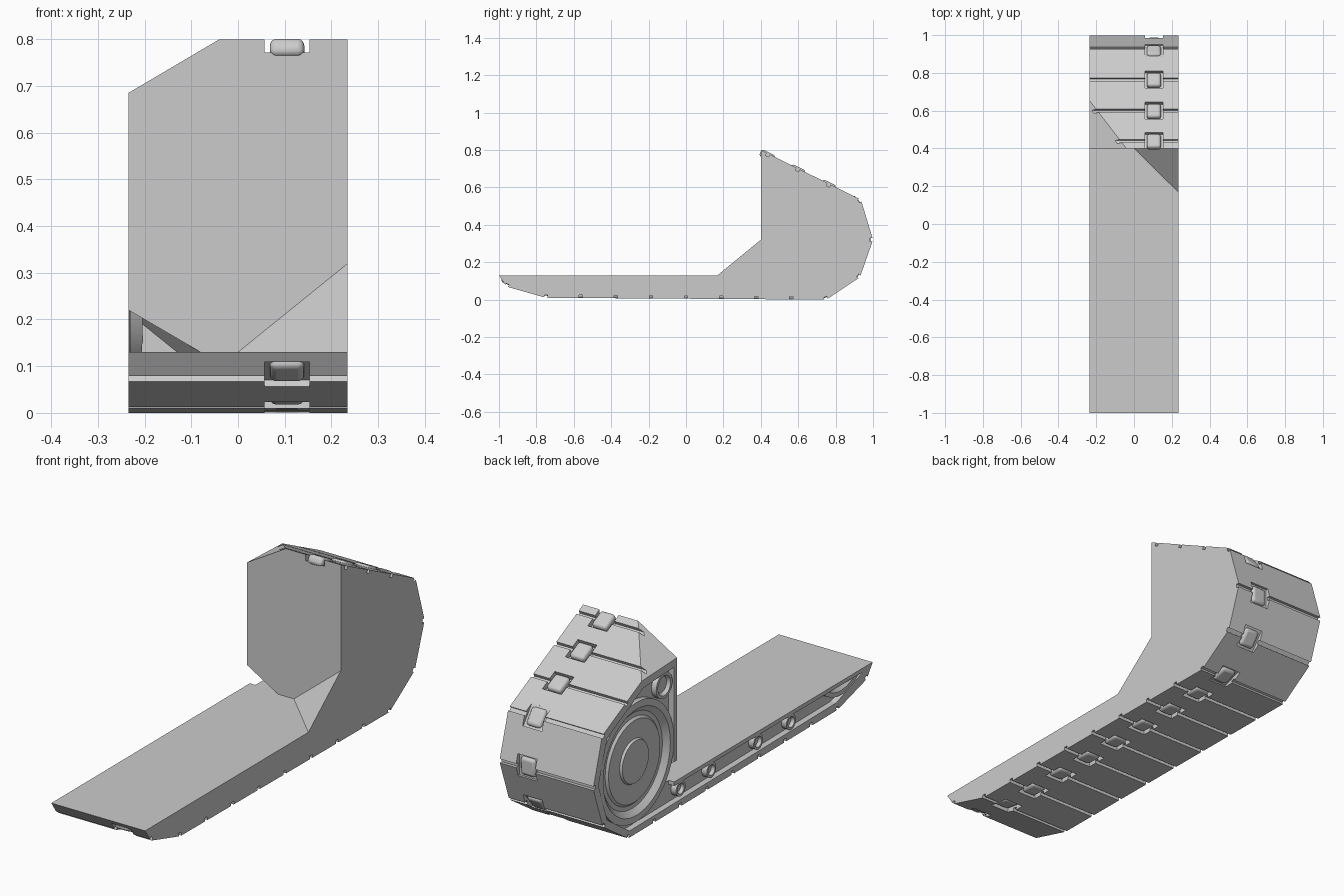
import bpy, bmesh, math
from mathutils import Matrix, Vector

if "Cube" in bpy.data.objects:
    bpy.data.objects.remove(bpy.data.objects["Cube"], do_unlink=True)

grey = bpy.data.materials.new("plain_grey")
grey.use_nodes = True
grey.diffuse_color = (0.6, 0.6, 0.6, 1)
grey.node_tree.nodes["Principled BSDF"].inputs["Base Color"].default_value = (0.6, 0.6, 0.6, 1)

HALF = 0.235       # half width of the track
PAD_X = 0.105      # centre line of the guide pads


def finish(bm, name):
    bmesh.ops.recalc_face_normals(bm, faces=bm.faces)
    mesh = bpy.data.meshes.new(name)
    bm.to_mesh(mesh)
    bm.free()
    mesh.materials.append(grey)
    ob = bpy.data.objects.new(name, mesh)
    bpy.context.collection.objects.link(ob)
    return ob


def activate(ob):
    bpy.ops.object.select_all(action='DESELECT')
    ob.select_set(True)
    bpy.context.view_layer.objects.active = ob


def smooth(ob):
    activate(ob)
    bpy.ops.object.shade_smooth_by_angle(angle=math.radians(35))


def prism(points, x0, x1):
    """Extrude a (y, z) outline along x."""
    bm = bmesh.new()
    face = bm.faces.new([bm.verts.new((x0, y, z)) for y, z in points])
    ext = bmesh.ops.extrude_face_region(bm, geom=[face])
    moved = [v for v in ext["geom"] if isinstance(v, bmesh.types.BMVert)]
    bmesh.ops.translate(bm, verts=moved, vec=(x1 - x0, 0, 0))
    return bm


def hull(points):
    bm = bmesh.new()
    bmesh.ops.convex_hull(bm, input=[bm.verts.new(p) for p in points])
    bmesh.ops.dissolve_limit(bm, angle_limit=0.01, verts=bm.verts, edges=bm.edges)
    return bm


def boolean(ob, bm, op='DIFFERENCE'):
    tool = finish(bm, "cutter")
    tool.hide_render = True
    mod = ob.modifiers.new("bool", 'BOOLEAN')
    mod.object, mod.operation, mod.solver = tool, op, 'EXACT'
    activate(ob)
    bpy.ops.object.modifier_apply(modifier=mod.name)
    bpy.data.objects.remove(tool, do_unlink=True)


# Tread joints as (y, z), running along the bottom and up over the back
corners = [(-0.96, 0.07), (0.93, 0.12), (0.998, 0.32), (0.935, 0.535)]
bottom = [(-0.75 + 0.1875 * i, 0.01 - 0.00125 * i) for i in range(9)]
slope = [(y, 0.80 - 0.495 * (y - 0.40)) for y in (0.765, 0.60, 0.44)]
joints = corners[:1] + bottom + corners[1:] + slope
frames = []
for i, (y, z) in enumerate(joints):
    a = joints[max(i - 1, 0)] if i else (-1, 0.13)
    b = joints[min(i + 1, len(joints) - 1)]
    angle = math.atan2(b[1] - a[1], b[0] - a[0])
    frames.append(Matrix.Translation((0, y, z)) @ Matrix.Rotation(angle, 4, 'X'))


def boxes(x, size, lift):
    """One box per joint; lift moves it outward from the tread."""
    bm = bmesh.new()
    for i, frame in enumerate(frames):
        m = frame @ Matrix.Translation((x, 0, -lift(i))) @ Matrix.Diagonal((*size, 1))
        bmesh.ops.create_cube(bm, size=1, matrix=m)
    return bm


# Track body: low front run, tall rear block
outline = [(-1, 0.13), (-0.96, 0.07), (-0.75, 0.01), (0.75, 0), (0.93, 0.12),
           (1, 0.32), (0.935, 0.535), (0.40, 0.80), (0.40, 0.13)]
bm = prism(outline, -HALF, HALF)
# Sloped cut on the upper outer corner of the rear block
p, q, r = Vector((-HALF, 0.65, 0.675)), Vector((-0.04, 0.40, 0.80)), Vector((-HALF, 0.40, 0.685))
n = (q - p).cross(r - p)
n = n if n.z > 0 else -n
bmesh.ops.bisect_plane(bm, geom=bm.verts[:] + bm.edges[:] + bm.faces[:],
                       plane_co=p, plane_no=n, clear_outer=True)
bmesh.ops.holes_fill(bm, edges=[e for e in bm.edges if e.is_boundary])
body = finish(bm, "track_body")

# Side recess that holds the wheels
recess = [(-0.93, 0.112), (-0.74, 0.045), (0.74, 0.03), (0.90, 0.14), (0.962, 0.32),
          (0.90, 0.51), (0.64, 0.64), (0.42, 0.65), (0.42, 0.112)]
boolean(body, prism(recess, -HALF - 0.05, -HALF + 0.028))

# Open notch under the rear block beside the deck
boolean(body, hull([(-0.26, 0.38, 0.235), (-0.26, 0.49, 0.235), (-0.08, 0.38, 0.13),
                    (-0.08, 0.40, 0.13), (-0.13, 0.46, 0.13), (-0.26, 0.49, 0.13),
                    (-0.26, 0.38, 0.13)]))

# Grooves between links, then pockets for the pads
boolean(body, boxes(0, (0.6, 0.018, 0.03), lambda i: 0))
boolean(body, boxes(PAD_X, (0.096, 0.10, 0.05), lambda i: 0))

# Sloped gusset between deck and rear block
finish(hull([(HALF, 0.168, 0.13), (0.08, 0.37, 0.13), (0, 0.40, 0.13),
             (HALF, 0.40, 0.32), (0.11, 0.40, 0.19), (HALF, 0.40, 0.13)]), "deck_gusset")


# Rounded guide pads: proud on the slope, flush below, sunk at corners
def pad_lift(i):
    if joints[i] in slope:
        return -0.012
    return -0.032 if joints[i] in corners or i in (1, 9) else -0.02


pads = finish(boxes(PAD_X, (0.074, 0.082, 0.04), pad_lift), "guide_pads")
bevel = pads.modifiers.new("round", 'BEVEL')
bevel.width, bevel.segments = 0.014, 3
smooth(pads)


def wheel(name, y, z, rings, steps=40, clip=None):
    """Lathe (radius, depth) rings around an x axis; clip trims above a height."""
    bm = bmesh.new()
    pts = [bm.verts.new((-HALF + d, y + rad, z)) for rad, d in rings]
    edges = [bm.edges.new(e) for e in zip(pts, pts[1:])]
    bmesh.ops.spin(bm, geom=pts + edges, cent=(0, y, z), axis=(1, 0, 0),
                   angle=math.tau, steps=steps)
    bmesh.ops.remove_doubles(bm, verts=bm.verts, dist=0.0005)
    if clip:
        bmesh.ops.bisect_plane(bm, geom=bm.verts[:] + bm.edges[:] + bm.faces[:],
                               plane_co=(0, 0, clip), plane_no=(0, 0, 1), clear_outer=True)
    smooth(finish(bm, name))


# Large drive wheel with stepped rim and hub
wheel("drive_wheel", 0.685, 0.32,
      [(0.27, 0.03), (0.27, 0.004), (0.24, 0.002), (0.215, 0.024), (0.195, 0.024),
       (0.185, 0.014), (0.10, 0.018), (0.095, 0.008), (0, 0.008)], 48)

# Small return wheel near the top
wheel("return_wheel", 0.485, 0.59,
      [(0.058, 0.03), (0.058, 0.004), (0.045, 0.004), (0.036, 0.018), (0, 0.018)], 28)

# Road wheels along the low run
for k, y in enumerate((-0.42, -0.185, 0.15, 0.37)):
    wheel("road_wheel_%d" % (k + 1), y, 0.08,
          [(0.034, 0.03), (0.034, 0.002), (0.024, 0.002), (0.018, 0.016), (0, 0.016)], 20)

# Front idler wheel, covered by the deck
wheel("idler_wheel", -0.78, 0.25,
      [(0.185, 0.03), (0.185, 0.004), (0.165, 0.004), (0.15, 0.018), (0, 0.018)], 48, 0.112)
